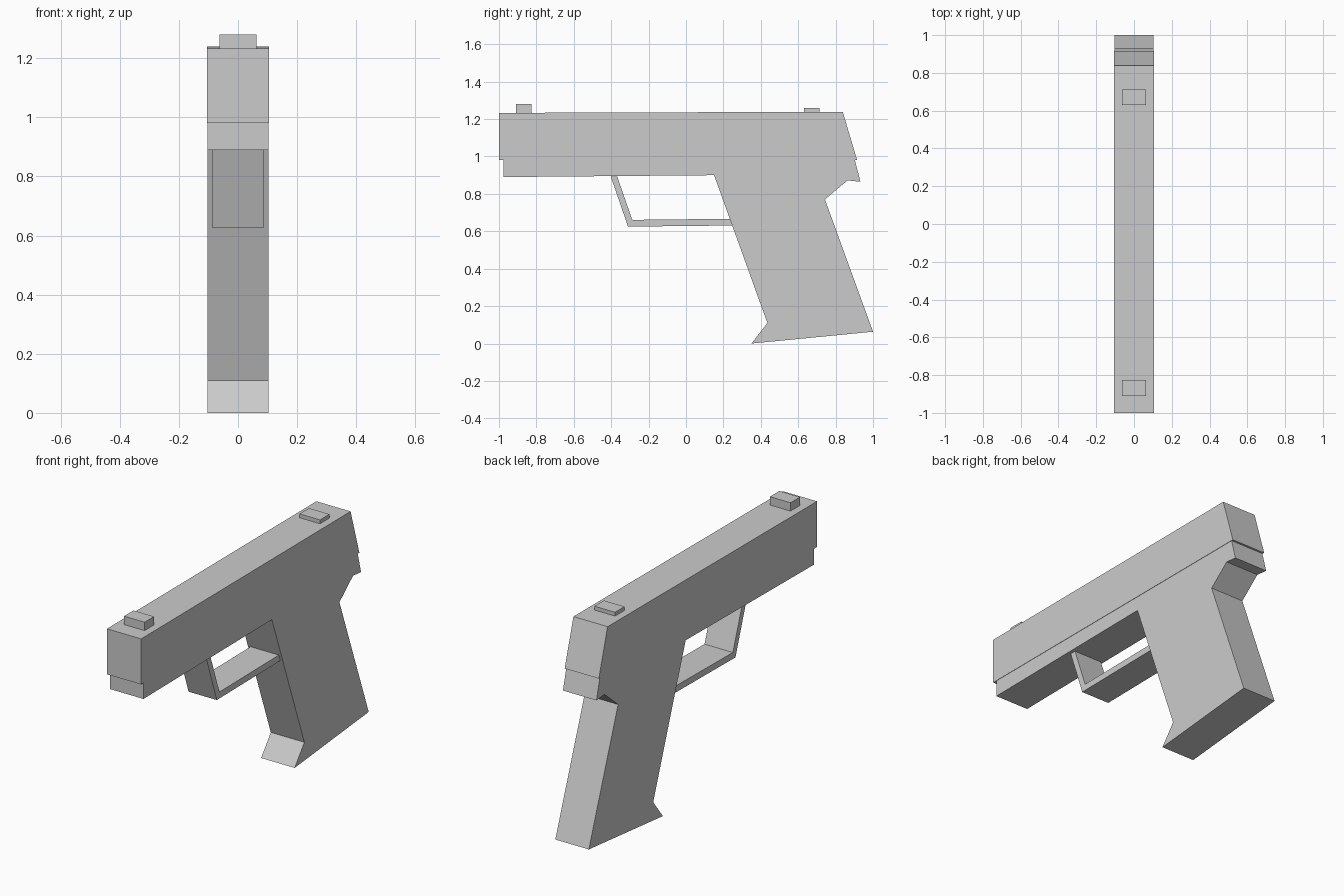
import bpy, bmesh

if "Cube" in bpy.data.objects:
    bpy.data.objects.remove(bpy.data.objects["Cube"])


def extrude_profile(name, points, half_width):
    """Extrude a (y, z) outline symmetrically across x."""
    bm = bmesh.new()
    face = bm.faces.new([bm.verts.new((-half_width, y, z)) for y, z in points])
    result = bmesh.ops.extrude_face_region(bm, geom=[face])
    verts = [v for v in result["geom"] if isinstance(v, bmesh.types.BMVert)]
    bmesh.ops.translate(bm, verts=verts, vec=(2 * half_width, 0, 0))
    bmesh.ops.recalc_face_normals(bm, faces=bm.faces)
    mesh = bpy.data.meshes.new(name)
    bm.to_mesh(mesh)
    bm.free()
    obj = bpy.data.objects.new(name, mesh)
    bpy.context.collection.objects.link(obj)
    return obj


# Upper slide with slanted rear
extrude_profile("slide", [
    (-1.0, 0.98), (-1.0, 1.233), (0.838, 1.239), (0.915, 0.98)], 0.105)

# Frame and raked grip in one outline
extrude_profile("frame_and_grip", [
    (-0.977, 0.98), (-0.977, 0.89), (0.15, 0.90), (0.435, 0.11),
    (0.35, 0.0), (1.0, 0.063), (0.743, 0.77), (0.863, 0.872),
    (0.933, 0.865), (0.903, 0.98)], 0.103)

# Thin bent trigger guard
extrude_profile("trigger_guard", [
    (-0.402, 0.892), (-0.31, 0.625), (0.25, 0.631), (0.238, 0.667),
    (-0.287, 0.661), (-0.368, 0.893)], 0.087)

# Front and rear sights
for name, y0, y1, top in (("front_sight", -0.91, -0.827, 1.28),
                          ("rear_sight", 0.63, 0.713, 1.26)):
    extrude_profile(name, [
        (y0, 1.23), (y0, top), (y1, top), (y1, 1.23)], 0.063)
